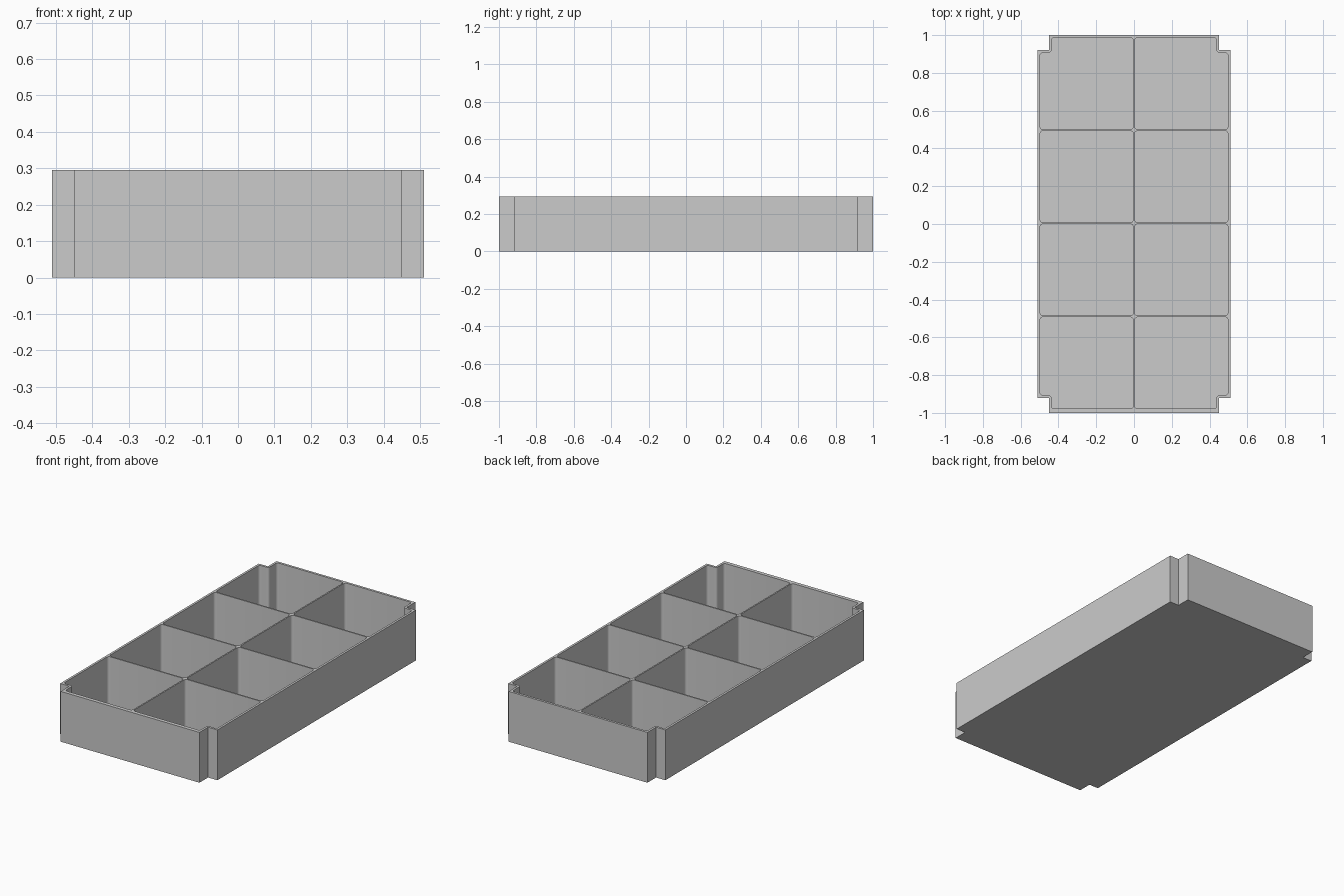
import bpy, bmesh, math
from mathutils import Vector

cube = bpy.data.objects.get("Cube")
if cube:
    bpy.data.objects.remove(cube, do_unlink=True)

HEIGHT, FLOOR = 0.295, 0.01
HALF_X, HALF_Y = 0.51, 1.0
NOTCH_X, NOTCH_Y = 0.45, 0.92
WALL, RIB, RADIUS = 0.013, 0.008, 0.015

grey = bpy.data.materials.new("grey plastic")
grey.use_nodes = True
colour = (0.6, 0.6, 0.6, 1)
grey.diffuse_color = colour
grey.node_tree.nodes["Principled BSDF"].inputs["Base Color"].default_value = colour


def rounded(points, radius, steps=5):
    """Round the square corners of a closed outline."""
    result = []
    for i, p in enumerate(points):
        p = Vector(p)
        before = (Vector(points[i - 1]) - p).normalized()
        after = (Vector(points[(i + 1) % len(points)]) - p).normalized()
        for s in range(steps + 1):
            t = math.pi / 2 * s / steps
            result.append(p + radius * (before * (1 - math.sin(t)) + after * (1 - math.cos(t))))
    return result


def ring(bm, outline, z):
    return [bm.verts.new((p[0], p[1], z)) for p in outline]


def walls(bm, low, high):
    for i in range(len(low)):
        bm.faces.new((low[i - 1], low[i], high[i], high[i - 1]))


def rim_edges(bm, verts):
    return [bm.edges.get((verts[i - 1], verts[i])) for i in range(len(verts))]


bm = bmesh.new()

# Outer shell with a square notch at each corner
outline = []
for sx, sy in ((1, 1), (-1, 1), (-1, -1), (1, -1)):
    corner = [(sx * HALF_X, sy * NOTCH_Y), (sx * NOTCH_X, sy * NOTCH_Y), (sx * NOTCH_X, sy * HALF_Y)]
    outline += corner if sx * sy > 0 else corner[::-1]
base, top = ring(bm, outline, 0), ring(bm, outline, HEIGHT)
walls(bm, base, top)
bm.faces.new(base)
rim = rim_edges(bm, top)

# Two columns of four pockets, the end ones stepped around the notches
y_low, y_high = -0.978, 0.986
pitch = (y_high - y_low + RIB) / 4
step_x = NOTCH_X - WALL
for side in (-1, 1):
    for row in range(4):
        y0 = y_low + row * pitch
        y1 = y0 + pitch - RIB
        inner, outer = side * RIB / 2, side * (HALF_X - WALL)
        if row in (0, 3):
            end, back = (y0, y1) if row == 0 else (y1, y0)
            shoulder = math.copysign(NOTCH_Y - WALL, end)
            pocket = [(inner, back), (outer, back), (outer, shoulder),
                      (side * step_x, shoulder), (side * step_x, end), (inner, end)]
        else:
            pocket = [(inner, y0), (outer, y0), (outer, y1), (inner, y1)]
        loop = rounded(pocket, RADIUS)
        low, high = ring(bm, loop, FLOOR), ring(bm, loop, HEIGHT)
        walls(bm, low, high)
        bm.faces.new(low)
        rim += rim_edges(bm, high)

# Flat top of the rim and dividers
bmesh.ops.triangle_fill(bm, edges=rim, use_beauty=True, normal=(0, 0, 1))
bmesh.ops.recalc_face_normals(bm, faces=bm.faces)

mesh = bpy.data.meshes.new("divided_tray")
bm.to_mesh(mesh)
bm.free()
mesh.materials.append(grey)
tray = bpy.data.objects.new("divided_tray", mesh)
bpy.context.collection.objects.link(tray)

# Smooth rounded pocket corners, sharp edges elsewhere
bpy.context.view_layer.objects.active = tray
tray.select_set(True)
bpy.ops.object.shade_smooth_by_angle(angle=math.radians(30))
